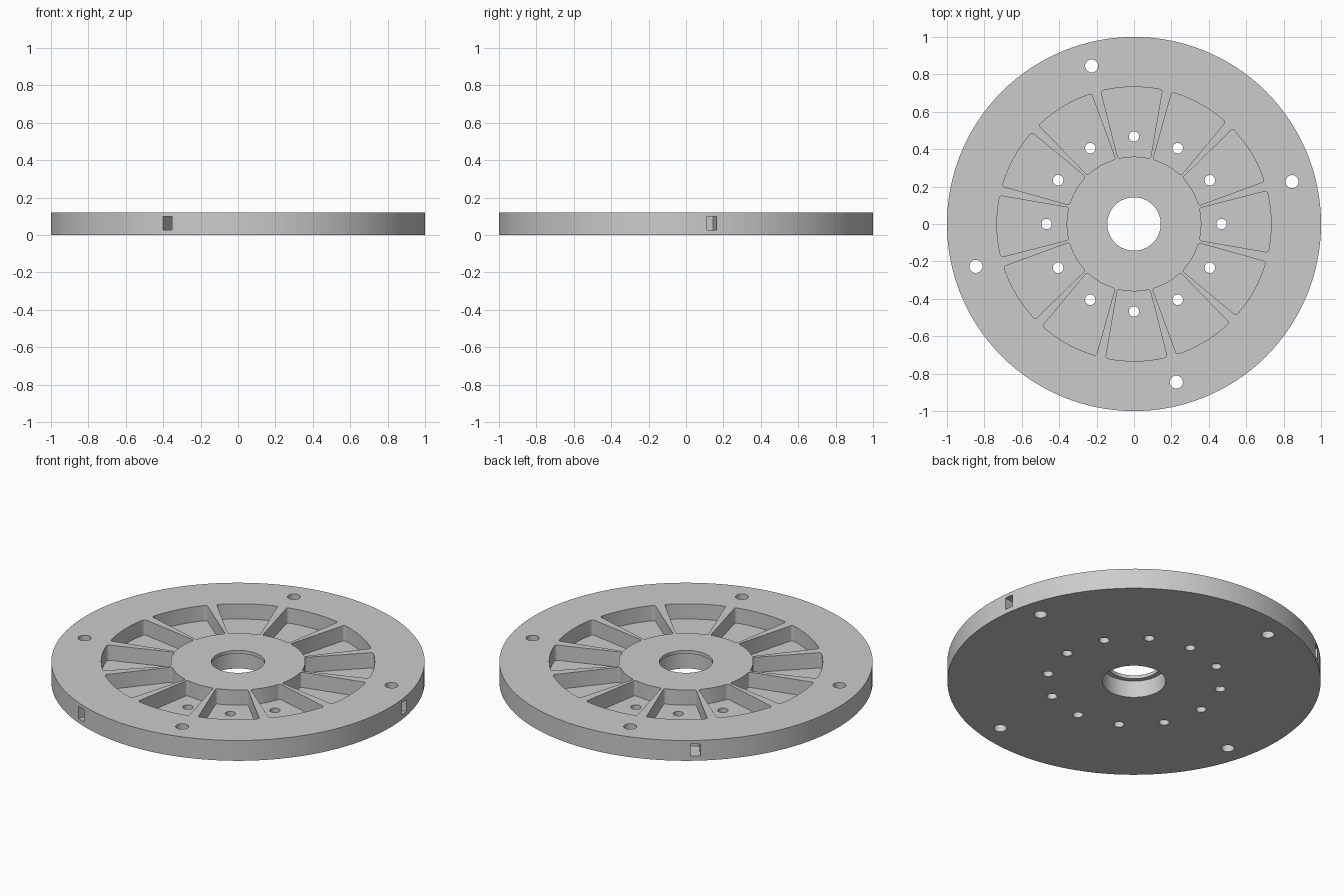
import bpy, bmesh
from math import radians, cos, sin
from mathutils import Matrix, Vector

if "Cube" in bpy.data.objects:
    bpy.data.objects.remove(bpy.data.objects["Cube"])

HEIGHT = 0.12
FLOOR = 0.03

grey = bpy.data.materials.new("plain grey")
grey.use_nodes = True
colour = (0.6, 0.6, 0.6, 1)
grey.diffuse_color = colour
grey.node_tree.nodes["Principled BSDF"].inputs["Base Color"].default_value = colour


def polar(r, degrees, z=0):
    a = radians(degrees)
    return Vector((r * cos(a), r * sin(a), z))


def cylinder(bm, r, z0, z1, centre=Vector(), segments=24):
    place = Matrix.Translation(centre + Vector((0, 0, (z0 + z1) / 2)))
    bmesh.ops.create_cone(bm, cap_ends=True, segments=segments, radius1=r,
                          radius2=r, depth=z1 - z0, matrix=place)


def pocket(bm, turn, steps=8):
    """Skewed wedge prism with rounded corners."""
    def arc(r, a, b):
        return [polar(r, turn + a + (b - a) * i / steps, FLOOR) for i in range(steps + 1)]
    outline = arc(0.733, -11.9, 14.0) + arc(0.36, 13.6, -14.1)
    face = bm.faces.new([bm.verts.new(p) for p in outline])
    base = list(face.verts)
    corners = [base[i] for i in (0, steps, steps + 1, 2 * steps + 1)]
    ext = bmesh.ops.extrude_face_region(bm, geom=[face], use_keep_orig=True)["geom"]
    tops = [v for v in ext if isinstance(v, bmesh.types.BMVert)]
    bmesh.ops.translate(bm, verts=tops, vec=(0, 0, HEIGHT))
    uprights = [e for v in corners for e in v.link_edges
                if abs(e.verts[0].co.z - e.verts[1].co.z) > 0.05]
    bmesh.ops.bevel(bm, geom=uprights, offset=0.012, segments=3, profile=0.5,
                    affect='EDGES')


def slot(bm, turn):
    """Radial box cut into the rim."""
    depth, width, z0, z1 = 0.13, 0.052, 0.027, 0.098
    place = (Matrix.Rotation(radians(turn), 4, 'Z')
             @ Matrix.Translation((1.1 - depth, 0, (z0 + z1) / 2))
             @ Matrix.Diagonal((0.2, width, z1 - z0, 1)))
    bmesh.ops.create_cube(bm, size=1, matrix=place)


def make(name, bm):
    bmesh.ops.recalc_face_normals(bm, faces=bm.faces)
    mesh = bpy.data.meshes.new(name)
    bm.to_mesh(mesh)
    bm.free()
    mesh.materials.append(grey)
    ob = bpy.data.objects.new(name, mesh)
    bpy.context.collection.objects.link(ob)
    return ob


# Solid disc
bm = bmesh.new()
cylinder(bm, 1, 0, HEIGHT, segments=128)
disc = make("slotted_disc", bm)

# Pockets and centre bore
bm = bmesh.new()
for i in range(12):
    pocket(bm, 30 * i)
cylinder(bm, 0.143, -0.1, 0.3, segments=64)
pocket_cutter = make("pocket_cutter", bm)

# Pocket holes, rim holes, rim slots and the wider lower bore
bm = bmesh.new()
for i in range(12):
    cylinder(bm, 0.028, -0.1, 0.2, polar(0.468, 30 * i))
for i in range(4):
    cylinder(bm, 0.035, -0.1, 0.2, polar(0.875, 15 + 90 * i))
for i in range(3):
    slot(bm, 7.9 + 120 * i)
cylinder(bm, 0.17, -0.1, 0.1, segments=64)
hole_cutter = make("hole_cutter", bm)

# Cut and shade
bpy.ops.object.select_all(action='DESELECT')
bpy.context.view_layer.objects.active = disc
disc.select_set(True)
for cutter in (pocket_cutter, hole_cutter):
    cutter.hide_render = True
    mod = disc.modifiers.new(cutter.name, 'BOOLEAN')
    mod.operation = 'DIFFERENCE'
    mod.solver = 'EXACT'
    mod.object = cutter
    bpy.ops.object.modifier_apply(modifier=mod.name)
    bpy.data.objects.remove(cutter)
bpy.ops.object.shade_smooth_by_angle(angle=radians(35))
